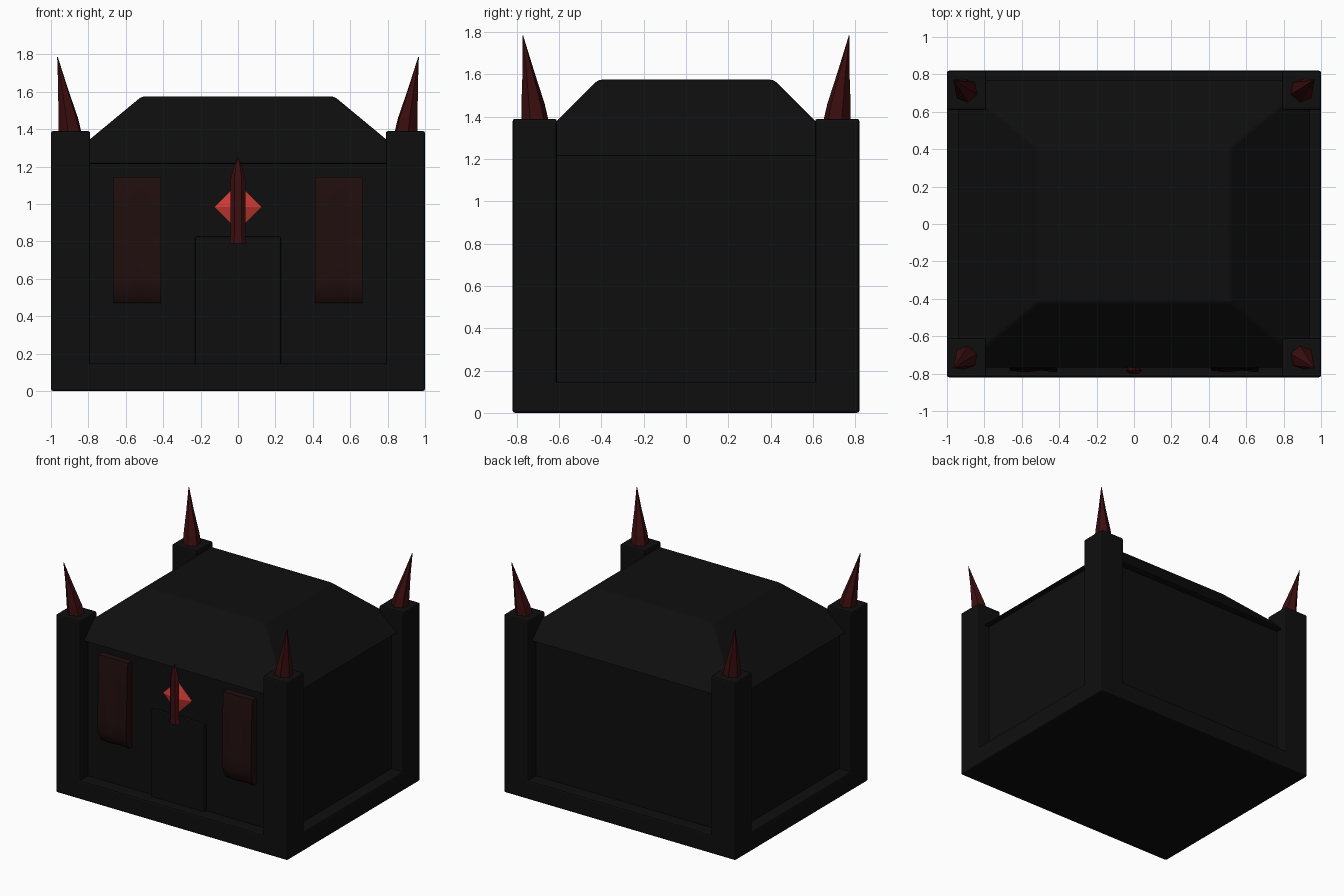
import bpy, bmesh, math
from mathutils import Vector

old = bpy.data.objects.get("Cube")
if old:
    bpy.data.objects.remove(old, do_unlink=True)


def material(name, r, g, b):
    m = bpy.data.materials.new(name)
    m.use_nodes = True
    m.diffuse_color = (r, g, b, 1)
    bsdf = next(n for n in m.node_tree.nodes if n.type == 'BSDF_PRINCIPLED')
    bsdf.inputs["Base Color"].default_value = (r, g, b, 1)
    return m


BLACK = material("charcoal black", 0.0045, 0.0045, 0.0045)
CLOTH = material("dark maroon cloth", 0.015, 0.0045, 0.0045)
BLOOD = material("deep red", 0.046, 0.0045, 0.005)
GEM = material("bright red", 0.60, 0.042, 0.036)


def finish(name, bm, mat, bevel=0.0):
    bmesh.ops.recalc_face_normals(bm, faces=bm.faces)
    me = bpy.data.meshes.new(name)
    bm.to_mesh(me)
    bm.free()
    me.materials.append(mat)
    ob = bpy.data.objects.new(name, me)
    bpy.context.collection.objects.link(ob)
    if bevel:
        mod = ob.modifiers.new("Bevel", 'BEVEL')
        mod.width = bevel
        mod.segments = 2
    return ob


def loft(name, rings, mat, bevel=0.0):
    """Skin a stack of equal rings and cap both ends."""
    bm = bmesh.new()
    loops = [[bm.verts.new(p) for p in ring] for ring in rings]
    n = len(loops[0])
    for a, b in zip(loops, loops[1:]):
        for i in range(n):
            j = (i + 1) % n
            bm.faces.new((a[i], a[j], b[j], b[i]))
    bm.faces.new(loops[0])
    bm.faces.new(loops[-1])
    return finish(name, bm, mat, bevel)


def rect(x0, x1, y0, y1, z):
    return [(x0, y0, z), (x1, y0, z), (x1, y1, z), (x0, y1, z)]


def box(name, x0, x1, y0, y1, z0, z1, mat, bevel=0.0):
    return loft(name, [rect(x0, x1, y0, y1, z0), rect(x0, x1, y0, y1, z1)], mat, bevel)


# Plinth, recessed walls and door
box("plinth", -1, 1, -0.82, 0.82, 0, 0.147, BLACK, 0.012)
box("walls", -0.90, 0.90, -0.72, 0.72, 0.10, 1.24, BLACK)
box("door", -0.23, 0.23, -0.745, -0.70, 0.10, 0.825, BLACK, 0.008)

# Hipped roof with a flat top, overhanging the walls
loft("roof", [rect(-0.95, 0.95, -0.775, 0.775, 1.215),
              rect(-0.515, 0.515, -0.415, 0.415, 1.575)], BLACK, 0.015)


def spike(name, sx, sy):
    """Six-sided horn leaning outwards to the corner."""
    rings = []
    for z, r, cx, cy in ((1.375, 0.066, 0.897, 0.713), (1.46, 0.056, 0.908, 0.723),
                         (1.62, 0.027, 0.936, 0.746), (1.785, 0.002, 0.965, 0.772)):
        rings.append([(sx * (cx + r * math.cos(k * math.pi / 3 + 0.35)),
                       sy * (cy + r * math.sin(k * math.pi / 3 + 0.35)), z)
                      for k in range(6)])
    loft(name, rings, BLOOD)


# Corner pillars topped with horns
for sx, side in ((-1, "right"), (1, "left")):
    for sy, end in ((-1, "front"), (1, "back")):
        x0, x1 = sorted((sx * 0.79, sx))
        y0, y1 = sorted((sy * 0.61, sy * 0.82))
        box(f"{end}_{side}_pillar", x0, x1, y0, y1, 0, 1.39, BLACK, 0.012)
        spike(f"{end}_{side}_spike", sx, sy)


def banner(name, x0, x1):
    """Hanging cloth that billows and tucks back at the bottom."""
    profile = [(1.145, -0.770), (1.08, -0.776), (0.95, -0.780), (0.80, -0.782),
               (0.66, -0.788), (0.57, -0.786), (0.51, -0.772), (0.47, -0.742)]
    nx = 8
    bm = bmesh.new()
    rows = []
    for z, y in profile:
        drop = (1.145 - z) / 0.675
        rows.append([bm.verts.new((x0 + (x1 - x0) * i / nx,
                                   y + 0.006 * drop * math.cos(3 * math.pi * i / nx), z))
                     for i in range(nx + 1)])
    for a, b in zip(rows, rows[1:]):
        for i in range(nx):
            bm.faces.new((a[i], b[i], b[i + 1], a[i + 1]))
    # Return edges closing the cloth against the wall
    edges = [e for e in bm.edges if e.is_boundary]
    new = bmesh.ops.extrude_edge_only(bm, edges=edges)["geom"]
    for v in new:
        if isinstance(v, bmesh.types.BMVert):
            v.co.y = -0.715
    ob = finish(name, bm, CLOTH)
    bpy.ops.object.select_all(action='DESELECT')
    ob.select_set(True)
    bpy.context.view_layer.objects.active = ob
    bpy.ops.object.shade_smooth_by_angle(angle=math.radians(40))


banner("right_banner", -0.665, -0.412)
banner("left_banner", 0.412, 0.665)

# Diamond emblem: flattened octahedron above the door
bm = bmesh.new()
c = Vector((0, -0.745, 0.983))
rim = [bm.verts.new(c + Vector(d)) for d in
       ((0.127, 0, 0), (0, 0, 0.127), (-0.127, 0, 0), (0, 0, -0.127))]
for dy in (-0.035, 0.035):
    tip = bm.verts.new(c + Vector((0, dy, 0)))
    for i in range(4):
        bm.faces.new((rim[i], rim[(i + 1) % 4], tip))
finish("diamond_emblem", bm, GEM)

# Upright blade across the emblem
rings = []
for z, w, d in ((0.79, 0.044, 0.024), (0.83, 0.040, 0.024), (1.13, 0.040, 0.024),
                (1.19, 0.025, 0.018), (1.25, 0.002, 0.002)):
    rings.append([(w * math.cos(a), -0.782 + d * math.sin(a), z)
                  for a in (k * math.pi / 3 for k in range(6))])
loft("emblem_blade", rings, BLOOD)
